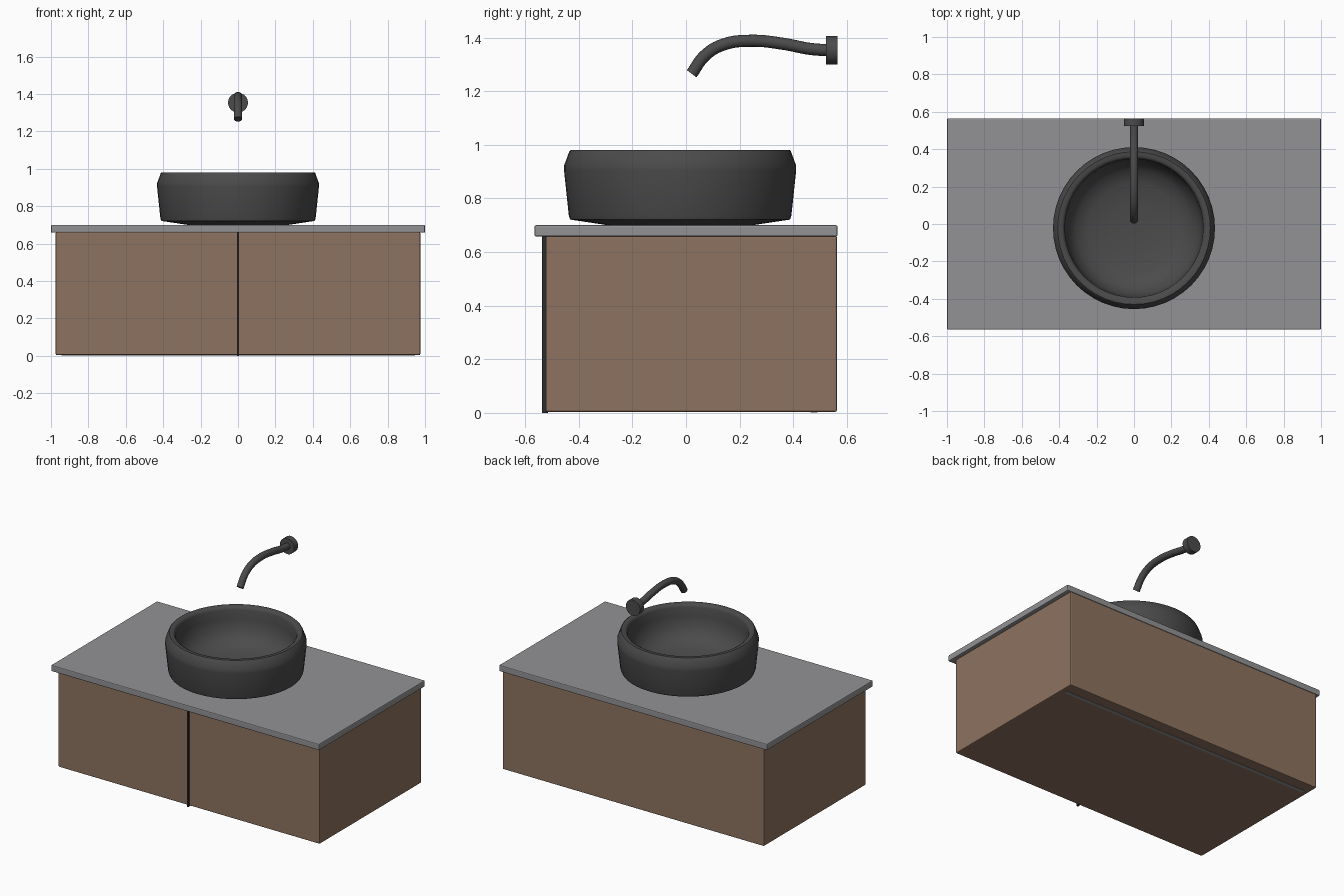
import bpy, bmesh, math
from mathutils import Matrix

if "Cube" in bpy.data.objects:
    bpy.data.objects.remove(bpy.data.objects["Cube"])


def material(name, color):
    m = bpy.data.materials.new(name)
    m.diffuse_color = (*color, 1)
    m.use_nodes = True
    m.node_tree.nodes["Principled BSDF"].inputs["Base Color"].default_value = m.diffuse_color
    return m


WOOD = material("wood", (0.27, 0.17, 0.115))
DARK = material("dark_ceramic", (0.07, 0.07, 0.07))
STONE = material("stone", (0.29, 0.29, 0.30))
BLACK = material("shadow_gap", (0.025, 0.025, 0.025))


def smooth(ob, angle=35):
    bpy.ops.object.select_all(action='DESELECT')
    bpy.context.view_layer.objects.active = ob
    ob.select_set(True)
    bpy.ops.object.shade_smooth_by_angle(angle=math.radians(angle))


def add_mesh(name, bm, mat):
    me = bpy.data.meshes.new(name)
    bmesh.ops.recalc_face_normals(bm, faces=bm.faces)
    bm.to_mesh(me)
    bm.free()
    me.materials.append(mat)
    ob = bpy.data.objects.new(name, me)
    bpy.context.collection.objects.link(ob)
    return ob


def box(name, lo, hi, mat, bevel=0.0):
    bm = bmesh.new()
    bmesh.ops.create_cube(bm, size=1)
    for v in bm.verts:
        v.co = [lo[i] + (v.co[i] + 0.5) * (hi[i] - lo[i]) for i in range(3)]
    if bevel:
        bmesh.ops.bevel(bm, geom=bm.edges[:], offset=bevel, segments=2,
                        profile=0.5, affect='EDGES')
    return add_mesh(name, bm, mat)


def lathe(name, profile, mat, matrix, steps=48):
    bm = bmesh.new()
    vs = [bm.verts.new((r, 0, z)) for r, z in profile]
    es = [bm.edges.new(p) for p in zip(vs, vs[1:])]
    bmesh.ops.spin(bm, geom=vs + es, cent=(0, 0, 0), axis=(0, 0, 1),
                   angle=math.tau, steps=steps)
    bmesh.ops.remove_doubles(bm, verts=bm.verts, dist=1e-4)
    bm.transform(matrix)
    ob = add_mesh(name, bm, mat)
    smooth(ob)
    return ob


# Cabinet, stone top, centre strip between doors, strip under the cabinet
box("cabinet", (-0.975, -0.523, 0.004), (0.975, 0.563, 0.66), WOOD, 0.006)
box("countertop", (-1, -0.565, 0.658), (1, 0.565, 0.70), STONE, 0.006)
box("door_gap_strip", (-0.005, -0.537, 0.0), (0.005, -0.515, 0.658), BLACK)
box("underside_strip", (-0.945, 0.465, 0.002), (0.945, 0.49, 0.01), STONE)

# Vessel basin: outer wall, rounded rim and hollow bowl
outer = [(0, 0.70), (0.27, 0.70), (0.41, 0.721), (0.415, 0.735),
         (0.433, 0.905), (0.433, 0.922), (0.413, 0.976), (0.408, 0.981)]
inner = [(0.385, 0.981), (0.376, 0.975), (0.37, 0.96), (0.368, 0.90),
         (0.355, 0.83), (0.31, 0.77), (0.24, 0.742), (0.12, 0.728), (0, 0.724)]
lathe("basin", outer + inner, DARK, Matrix.Translation((0, -0.022, 0)))

# Round wall plate of the tap
lathe("tap_wall_plate", [(0, 0), (0.053, 0), (0.053, 0.042), (0, 0.042)], DARK,
      Matrix.Translation((0, 0.565, 1.353)) @ Matrix.Rotation(math.pi / 2, 4, 'X'),
      32)

# Curved spout
path = [(0.535, 1.352), (0.46, 1.358), (0.366, 1.376), (0.243, 1.388),
        (0.14, 1.374), (0.072, 1.334), (0.021, 1.265)]
cu = bpy.data.curves.new("tap_spout_path", 'CURVE')
cu.dimensions = '3D'
cu.bevel_depth = 0.0225
cu.bevel_resolution = 6
cu.use_fill_caps = True
cu.resolution_u = 8
sp = cu.splines.new('BEZIER')
sp.bezier_points.add(len(path) - 1)
for p, (y, z) in zip(sp.bezier_points, path):
    p.co = (0, y, z)
    p.handle_left_type = p.handle_right_type = 'AUTO'
cob = bpy.data.objects.new("tap_spout_path", cu)
bpy.context.collection.objects.link(cob)
bpy.context.view_layer.update()
me = bpy.data.meshes.new_from_object(cob.evaluated_get(
    bpy.context.evaluated_depsgraph_get()))
bpy.data.objects.remove(cob)
me.materials.clear()
me.materials.append(DARK)
spout = bpy.data.objects.new("tap_spout", me)
bpy.context.collection.objects.link(spout)
smooth(spout)
